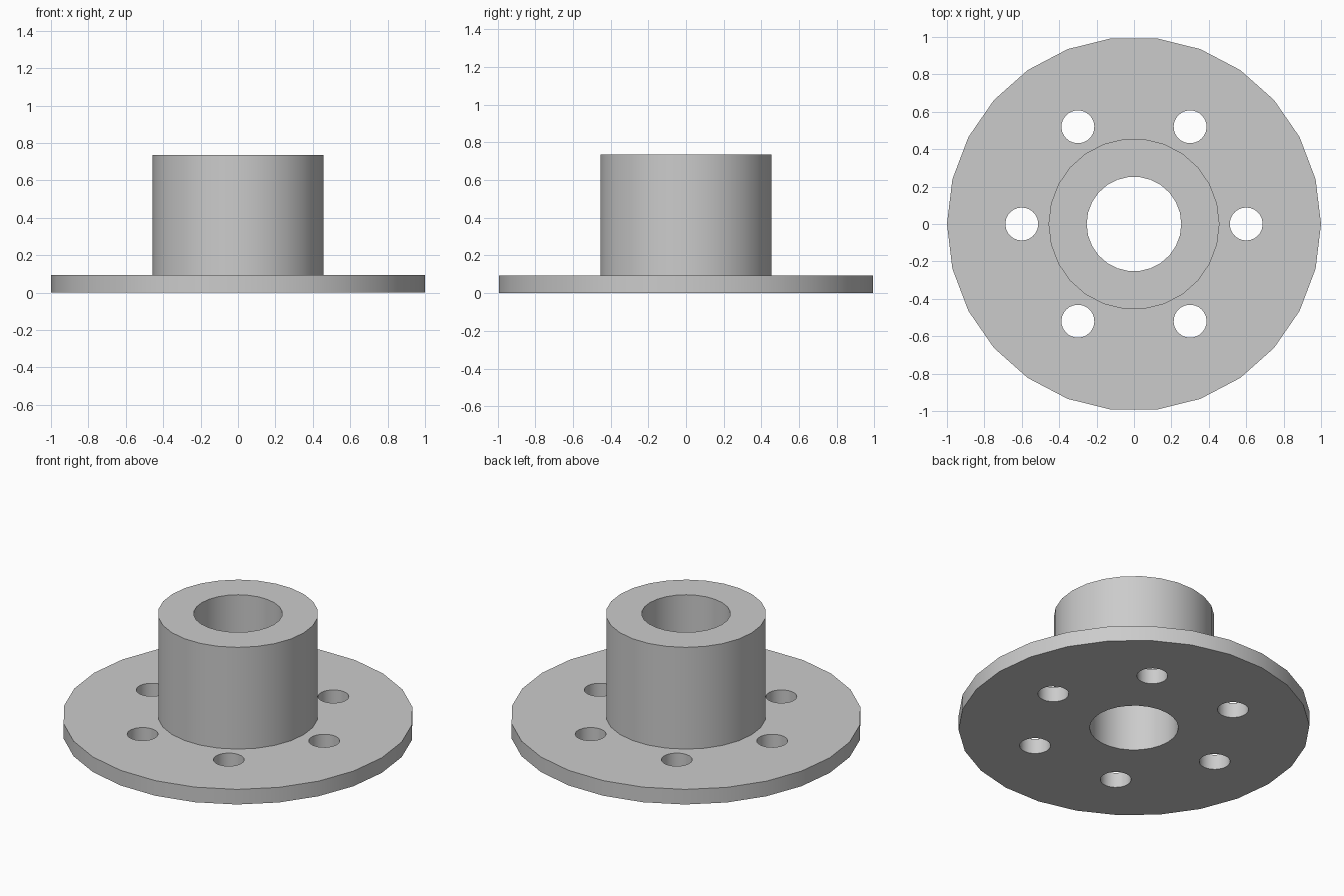
import bpy
import bmesh
import math
from mathutils import Matrix, Vector

SIDES = 26
PLATE_TOP, HUB_TOP = 0.095, 0.735
PLATE_R, HUB_R, BORE_R = 1.0, 0.457, 0.253
HOLE_R, HOLE_RING, HOLES = 0.088, 0.6, 6

cube = bpy.data.objects.get("Cube")
if cube:
    bpy.data.objects.remove(cube, do_unlink=True)

grey = bpy.data.materials.new("light_grey_metal")
grey.use_nodes = True
colour = (0.6, 0.6, 0.6, 1.0)
grey.diffuse_color = colour
grey.node_tree.nodes["Principled BSDF"].inputs["Base Color"].default_value = colour


def add_object(name, bm):
    bmesh.ops.recalc_face_normals(bm, faces=bm.faces)
    mesh = bpy.data.meshes.new(name)
    bm.to_mesh(mesh)
    bm.free()
    obj = bpy.data.objects.new(name, mesh)
    bpy.context.collection.objects.link(obj)
    mesh.materials.append(grey)
    return obj


# Flange body: closed profile revolved round the z axis
profile = [(BORE_R, 0), (PLATE_R, 0), (PLATE_R, PLATE_TOP),
           (HUB_R, PLATE_TOP), (HUB_R, HUB_TOP), (BORE_R, HUB_TOP)]
bm = bmesh.new()
verts = [bm.verts.new((r, 0, z)) for r, z in profile]
edges = [bm.edges.new((v, verts[(i + 1) % len(verts)])) for i, v in enumerate(verts)]
bmesh.ops.spin(bm, geom=verts + edges, cent=(0, 0, 0), axis=(0, 0, 1),
               angle=math.tau, steps=SIDES, use_merge=True)
bmesh.ops.remove_doubles(bm, verts=bm.verts, dist=0.0001)
flange = add_object("flange", bm)

# Bolt hole cutters in a ring
bm = bmesh.new()
for i in range(HOLES):
    place = Matrix.Rotation(i * math.tau / HOLES, 4, "Z") @ Matrix.Translation(Vector((HOLE_RING, 0, 0.05)))
    bmesh.ops.create_cone(bm, cap_ends=True, segments=SIDES, radius1=HOLE_R,
                          radius2=HOLE_R, depth=0.3, matrix=place)
cutter = add_object("bolt_hole_cutter", bm)

# Cut the holes, then bake the result and drop the cutter
cut = flange.modifiers.new("bolt_holes", "BOOLEAN")
cut.operation = "DIFFERENCE"
cut.solver = "EXACT"
cut.object = cutter
bpy.ops.object.select_all(action="DESELECT")
flange.select_set(True)
bpy.context.view_layer.objects.active = flange
bpy.ops.object.modifier_apply(modifier=cut.name)
bpy.data.objects.remove(cutter, do_unlink=True)

bpy.ops.object.shade_smooth_by_angle(angle=math.radians(30))
